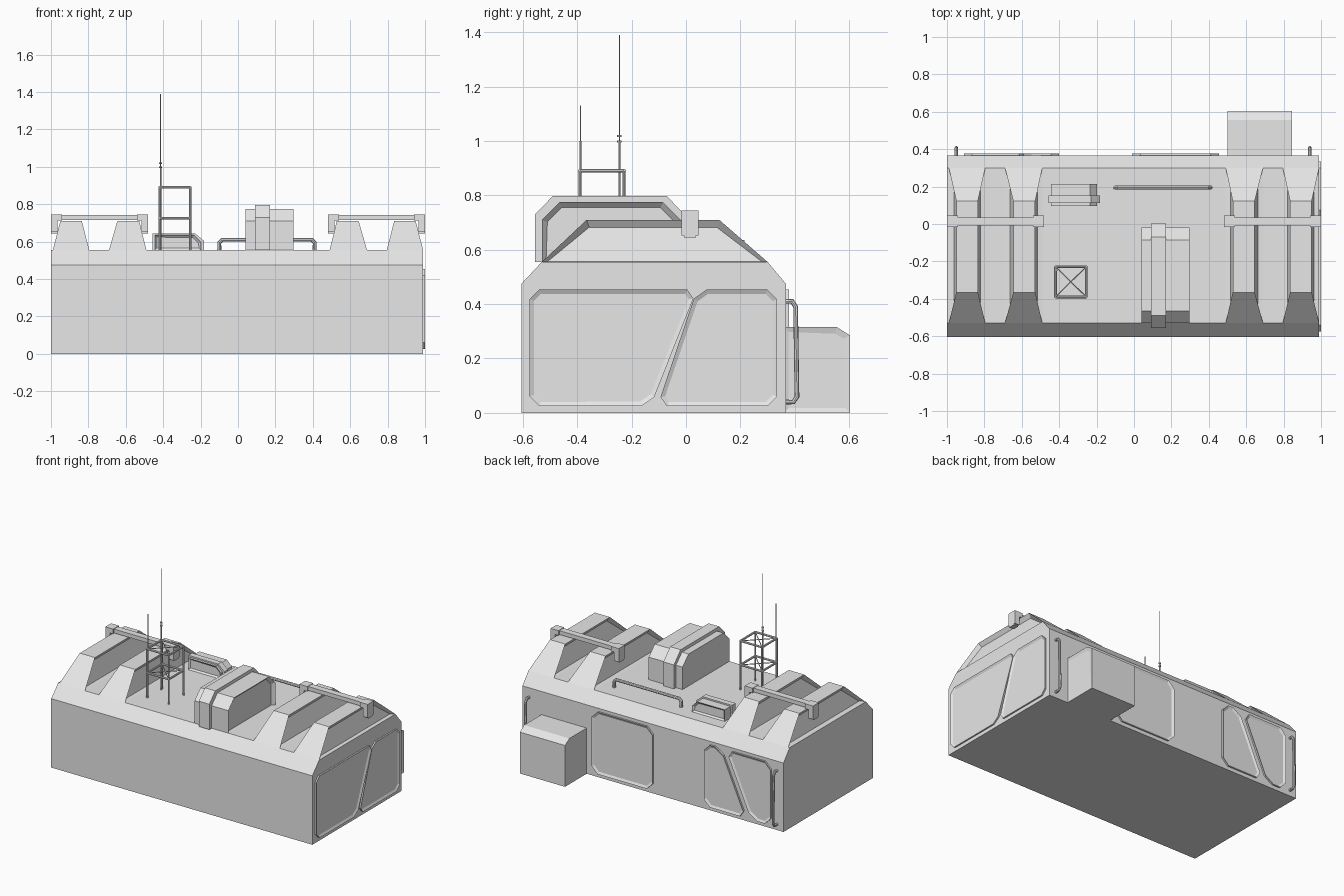
import bpy, bmesh
from mathutils import Vector

if "Cube" in bpy.data.objects:
    bpy.data.objects.remove(bpy.data.objects["Cube"], do_unlink=True)

grey = bpy.data.materials.new("plain_grey")
grey.use_nodes = True
grey.diffuse_color = (0.8, 0.8, 0.8, 1)
grey.node_tree.nodes["Principled BSDF"].inputs["Base Color"].default_value = (0.8, 0.8, 0.8, 1)


def finish(name, bm, recess=None, rim=0.02, depth=0.008):
    """Make an object; sink a bordered panel into faces chosen by recess(normal)."""
    bmesh.ops.recalc_face_normals(bm, faces=bm.faces)
    bm.normal_update()
    if recess:
        chosen = [f for f in bm.faces if recess(f.normal)]
        bmesh.ops.inset_individual(bm, faces=chosen, thickness=rim, depth=-depth)
    mesh = bpy.data.meshes.new(name)
    bm.to_mesh(mesh)
    bm.free()
    mesh.materials.append(grey)
    obj = bpy.data.objects.new(name, mesh)
    bpy.context.collection.objects.link(obj)
    return obj


def loft(name, ring_a, ring_b, **kw):
    bm = bmesh.new()
    a = [bm.verts.new(p) for p in ring_a]
    b = [bm.verts.new(p) for p in ring_b]
    bm.faces.new(a)
    bm.faces.new(b)
    for i in range(len(a)):
        j = (i + 1) % len(a)
        bm.faces.new((a[i], a[j], b[j], b[i]))
    return finish(name, bm, **kw)


def along_x(name, x0, x1, profile, **kw):
    return loft(name, [(x0, y, z) for y, z in profile], [(x1, y, z) for y, z in profile], **kw)


def along_y(name, y0, y1, profile, **kw):
    return loft(name, [(x, y0, z) for x, z in profile], [(x, y1, z) for x, z in profile], **kw)


def rect(x0, x1, y0, y1, z):
    return [(x0, y0, z), (x1, y0, z), (x1, y1, z), (x0, y1, z)]


def tube(name, points, radius, sides=8):
    curve = bpy.data.curves.new(name, "CURVE")
    curve.dimensions = "3D"
    curve.bevel_depth = radius
    curve.bevel_resolution = sides // 4
    curve.use_fill_caps = True
    spline = curve.splines.new("POLY")
    spline.points.add(len(points) - 1)
    for p, co in zip(spline.points, points):
        p.co = (*co, 1)
    curve.materials.append(grey)
    obj = bpy.data.objects.new(name, curve)
    bpy.context.collection.objects.link(obj)
    bpy.ops.object.select_all(action="DESELECT")
    obj.select_set(True)
    bpy.context.view_layer.objects.active = obj
    bpy.ops.object.convert(target="MESH")
    bpy.ops.object.shade_smooth_by_angle()


def clip(corners, cut):
    """Cut every corner of a polygon by a fixed length."""
    out = []
    for i, c in enumerate(corners):
        c = Vector(c)
        for other in (corners[i - 1], corners[(i + 1) % len(corners)]):
            out.append(tuple(c + (Vector(other) - c).normalized() * cut))
    return out


# Main hull with chamfered shoulders
ROOF = 0.555
along_x("hull", -1.0, 0.99, [(-0.605, 0), (-0.605, 0.475), (-0.53, ROOF), (0.3, ROOF),
                             (0.367, 0.475), (0.367, 0)])

# Roof ribs with recessed flanks, and the staple bars over each pair
for side, label in ((-1, "right"), (1, "left")):
    for part, base, top in (("outer", (0.795, 0.99), (0.835, 0.95)),
                            ("inner", (0.49, 0.69), (0.528, 0.645))):
        loft(f"{label}_{part}_rib",
             rect(side * base[0], side * base[1], -0.53, 0.3, ROOF),
             rect(side * top[0], side * top[1], -0.365, 0.122, 0.71),
             recess=lambda n: abs(n.x) > 0.8, rim=0.024, depth=0.025)
    bar = [(0.48, 0.645), (0.48, 0.742), (1.0, 0.742), (1.0, 0.645),
           (0.965, 0.645), (0.965, 0.715), (0.515, 0.715), (0.515, 0.645)]
    along_y(f"{label}_roof_bar", -0.008, 0.036, [(side * x, z) for x, z in bar])
    for x in (0.48, 0.94):
        loft(f"{label}_bar_cap", rect(side * x, side * (x + 0.06), -0.017, 0.046, 0.712),
             rect(side * x, side * (x + 0.06), -0.017, 0.046, 0.745))
    for x in (0.48, 0.965):
        loft(f"{label}_bar_foot", rect(side * x, side * (x + 0.035), -0.017, 0.046, 0.652),
             rect(side * x, side * (x + 0.035), -0.017, 0.046, 0.715))

# Large roof housing with its raised band
along_x("roof_housing", 0.04, 0.298, [(-0.53, 0.54), (-0.53, 0.71), (-0.465, 0.775),
                                      (-0.085, 0.775), (-0.02, 0.71), (-0.02, 0.54)],
        recess=lambda n: n.x > 0.9, rim=0.022, depth=0.02)
along_x("housing_band", 0.09, 0.17, [(-0.555, 0.555), (-0.555, 0.73), (-0.49, 0.797),
                                     (-0.07, 0.797), (0.003, 0.72), (0.003, 0.555)])

# Small roof vent box with band
along_y("vent_box", 0.095, 0.215, [(-0.445, ROOF), (-0.445, 0.635), (-0.235, 0.635),
                                   (-0.198, 0.598), (-0.198, ROOF)],
        recess=lambda n: abs(n.y) > 0.9, rim=0.015, depth=0.01)
along_y("vent_band", 0.112, 0.152, [(-0.457, ROOF), (-0.457, 0.645), (-0.23, 0.645),
                                    (-0.183, 0.605), (-0.183, ROOF)])

# Roof rail and rear grab handles
tube("roof_rail", [(-0.1, 0.195, ROOF), (-0.1, 0.195, 0.595), (-0.085, 0.195, 0.61),
                   (0.395, 0.195, 0.61), (0.41, 0.195, 0.595), (0.41, 0.195, ROOF)], 0.011)
for x, label in ((-0.95, "right"), (0.94, "left")):
    tube(f"{label}_grab_handle", [(x, 0.36, 0.41), (x, 0.39, 0.41), (x, 0.403, 0.39),
                                  (x, 0.408, 0.06), (x, 0.395, 0.04), (x, 0.36, 0.04)], 0.009)

# Lattice mast: posts, two rings, top cross, whips
X0, X1, Y0, Y1 = -0.42, -0.255, -0.39, -0.228
for x in (X0, X1):
    for y in (Y0, Y1):
        tube("mast_post", [(x, y, ROOF), (x, y, 0.89)], 0.006)
for z in (0.725, 0.89):
    ring = rect(X0, X1, Y0, Y1, z)
    for i in range(4):
        tube("mast_ring_bar", [ring[i - 1], ring[i]], 0.007)
    for i in range(2):
        tube("mast_cross_bar", [ring[i], ring[i + 2]], 0.003)
for y, top in ((-0.388, 1.13), (-0.245, 1.39)):
    tube("whip_base", [(-0.414, y, ROOF), (-0.414, y, 1.0)], 0.004)
    tube("whip_tip", [(-0.414, y, 1.0), (-0.414, y, top)], 0.002)
for z in (0.998, 1.018):
    tube("whip_knob", [(-0.414, -0.245, z - 0.004), (-0.414, -0.245, z + 0.004)], 0.008)

# Rear annex
along_x("rear_annex", 0.5, 0.845, [(0.36, 0), (0.36, 0.315), (0.555, 0.315),
                                   (0.603, 0.285), (0.603, 0)],
        recess=lambda n: n.x > 0.9, rim=0.025, depth=0.006)

# Framed panels on the left end, parted by a slanted gap
for name, corners in (
        ("end_front_panel", [(-0.575, 0.025), (-0.575, 0.453), (0.04, 0.453), (-0.13, 0.025)]),
        ("end_rear_panel", [(-0.105, 0.025), (0.04, 0.453), (0.335, 0.453), (0.335, 0.025)])):
    along_x(name, 0.985, 1.0, clip(corners, 0.035), recess=lambda n: n.x > 0.9, rim=0.017)

# Framed panels on the rear wall
for name, corners in (
        ("rear_wide_panel", [(-0.01, 0.025), (-0.01, 0.453), (0.455, 0.453), (0.455, 0.025)]),
        ("rear_middle_panel", [(-0.4, 0.025), (-0.4, 0.453), (-0.53, 0.453), (-0.72, 0.025)]),
        ("rear_outer_panel", [(-0.91, 0.025), (-0.91, 0.453), (-0.57, 0.453), (-0.76, 0.025)])):
    along_y(name, 0.36, 0.378, clip(corners, 0.045), recess=lambda n: n.y > 0.9, rim=0.017)
